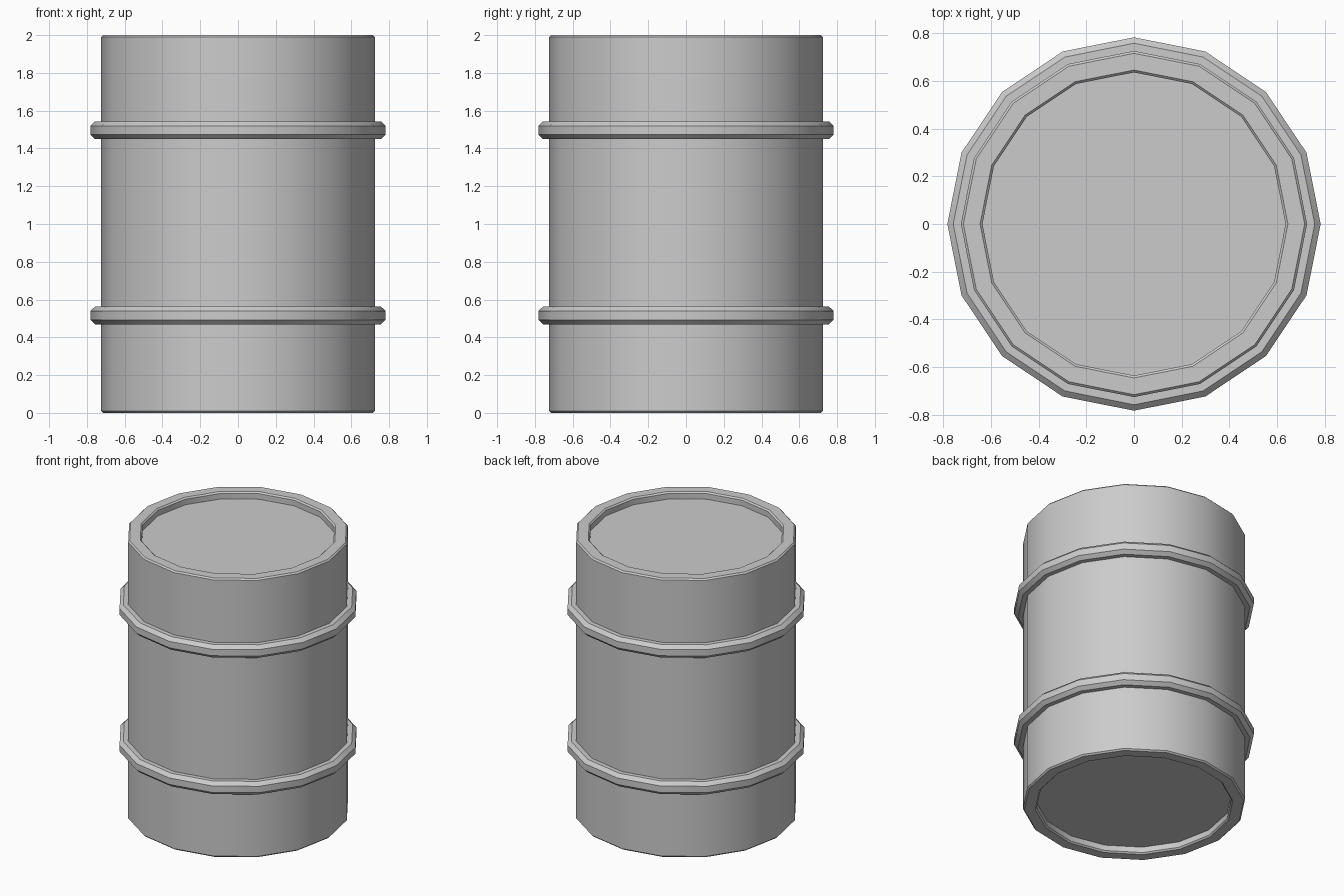
import bpy, bmesh, math

if "Cube" in bpy.data.objects:
    bpy.data.objects.remove(bpy.data.objects["Cube"])

SIDES = 16


def lathe(name, profile, closed=False):
    """Spin an (r, z) profile around z into a low-sided solid."""
    bm = bmesh.new()
    rings = []
    for r, z in profile:
        rings.append([bm.verts.new((r * math.cos(2 * math.pi * i / SIDES),
                                    r * math.sin(2 * math.pi * i / SIDES), z))
                      for i in range(SIDES)])
    pairs = list(zip(rings, rings[1:]))
    if closed:
        pairs.append((rings[-1], rings[0]))
    for a, b in pairs:
        for i in range(SIDES):
            j = (i + 1) % SIDES
            bm.faces.new((a[i], a[j], b[j], b[i]))
    if not closed:
        bm.faces.new(rings[0])
        bm.faces.new(rings[-1])
    bmesh.ops.recalc_face_normals(bm, faces=bm.faces)
    mesh = bpy.data.meshes.new(name)
    bm.to_mesh(mesh)
    bm.free()
    ob = bpy.data.objects.new(name, mesh)
    bpy.context.collection.objects.link(ob)
    bpy.ops.object.select_all(action='DESELECT')
    ob.select_set(True)
    bpy.context.view_layer.objects.active = ob
    bpy.ops.object.shade_smooth_by_angle(angle=math.radians(30))
    return ob


# Drum body: recessed lid, chamfered rim and wall, mirrored top to bottom
half = [(0.635, 1.95), (0.635, 1.99), (0.645, 2.0), (0.715, 2.0), (0.725, 1.99)]
lathe("drum_body", half + [(r, 2.0 - z) for r, z in reversed(half)])

# Two raised hoops with chamfered outer edges
for name, zc in (("lower_hoop", 0.516), ("upper_hoop", 1.496)):
    lathe(name, [(0.71, zc + 0.047), (0.757, zc + 0.047), (0.782, zc + 0.023),
                 (0.782, zc - 0.023), (0.757, zc - 0.047), (0.71, zc - 0.047)],
          closed=True)
